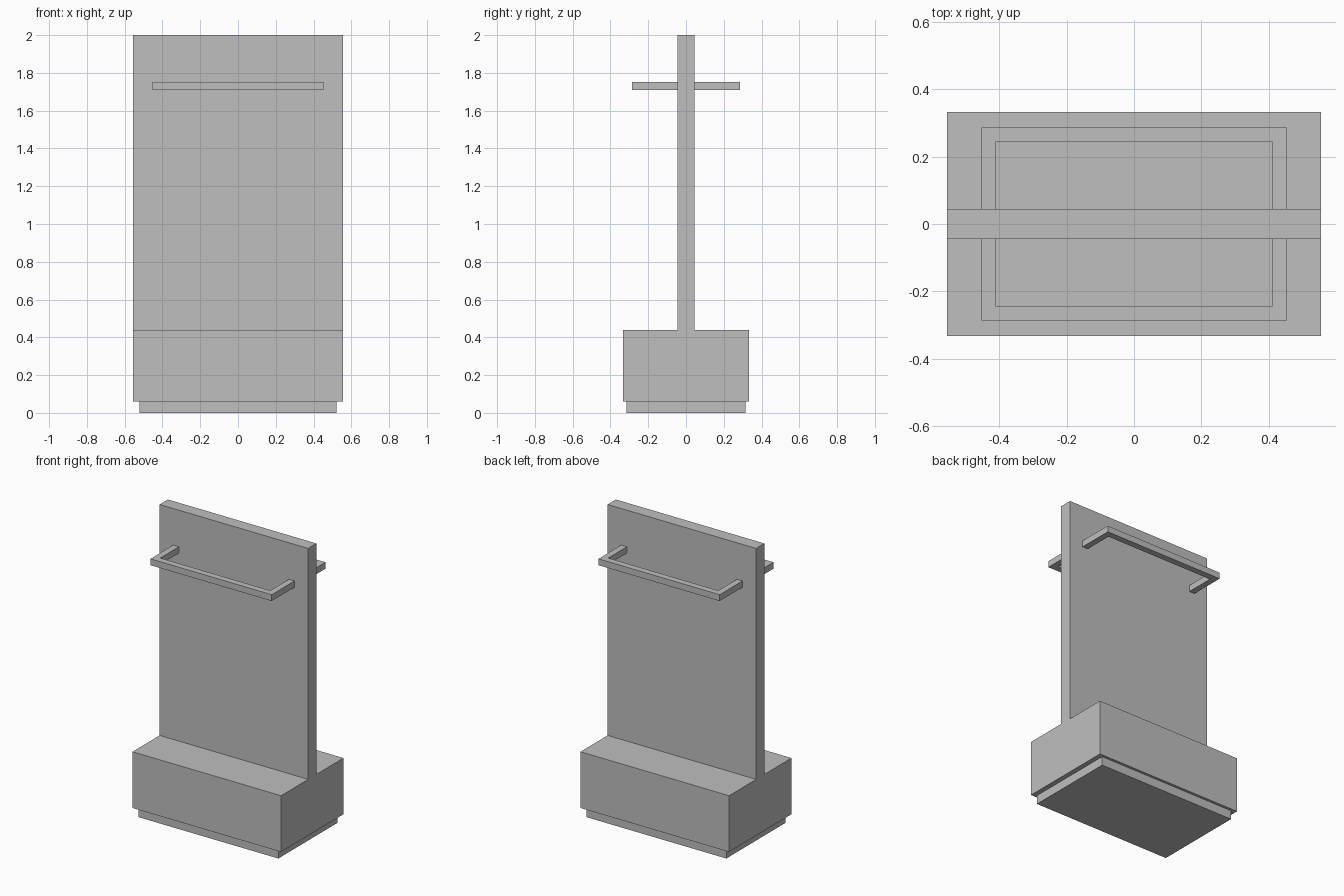
import bpy
import bmesh

cube = bpy.data.objects.get("Cube")
if cube:
    bpy.data.objects.remove(cube, do_unlink=True)

grey = bpy.data.materials.new("light_grey")
grey.use_nodes = True
colour = (0.52, 0.52, 0.52, 1)
grey.diffuse_color = colour
grey.node_tree.nodes["Principled BSDF"].inputs["Base Color"].default_value = colour


def prism(name, outline, bottom, top):
    """Extrude a flat outline from bottom to top."""
    bm = bmesh.new()
    face = bm.faces.new([bm.verts.new((x, y, bottom)) for x, y in outline])
    result = bmesh.ops.extrude_face_region(bm, geom=[face])
    raised = [v for v in result["geom"] if isinstance(v, bmesh.types.BMVert)]
    bmesh.ops.translate(bm, vec=(0, 0, top - bottom), verts=raised)
    bmesh.ops.recalc_face_normals(bm, faces=bm.faces)
    mesh = bpy.data.meshes.new(name)
    bm.to_mesh(mesh)
    bm.free()
    mesh.materials.append(grey)
    obj = bpy.data.objects.new(name, mesh)
    bpy.context.collection.objects.link(obj)
    return obj


def block(name, half_x, half_y, bottom, top):
    outline = [(-half_x, -half_y), (half_x, -half_y), (half_x, half_y), (-half_x, half_y)]
    return prism(name, outline, bottom, top)


# Recessed plinth, base and upright panel
PANEL_Y = 0.044
block("plinth", 0.522, 0.315, 0, 0.06)
block("base", 0.555, 0.333, 0.06, 0.44)
block("upright_panel", 0.555, PANEL_Y, 0.44, 2.0)

# U-shaped hanging rail on each face of the panel
OUT_X, IN_X, OUT_Y, IN_Y = 0.453, 0.411, 0.287, 0.243
for name, side in (("front_rail", -1), ("back_rail", 1)):
    half = [(OUT_X, PANEL_Y), (OUT_X, OUT_Y)]
    inner = [(-IN_X, PANEL_Y), (-IN_X, IN_Y), (IN_X, IN_Y), (IN_X, PANEL_Y)]
    outline = half + [(-x, y) for x, y in reversed(half)] + inner
    prism(name, [(x, side * y) for x, y in outline], 1.71, 1.753)
